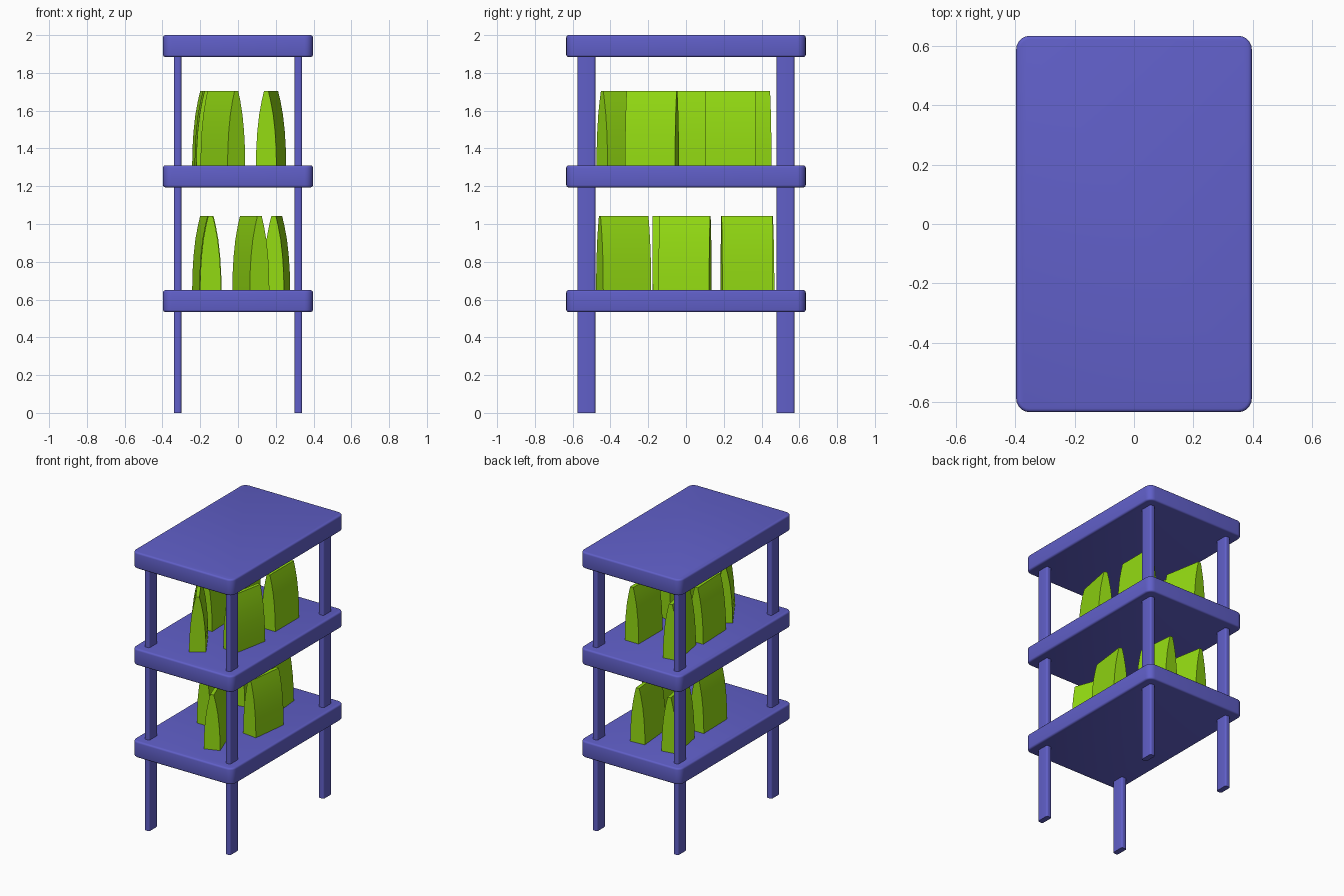
import bpy, bmesh
from math import radians

if "Cube" in bpy.data.objects:
    bpy.data.objects.remove(bpy.data.objects["Cube"])


def material(name, rgb):
    m = bpy.data.materials.new(name)
    m.diffuse_color = (*rgb, 1)
    m.use_nodes = True
    m.node_tree.nodes["Principled BSDF"].inputs["Base Color"].default_value = m.diffuse_color
    return m


BLUE = material("shelf_blue", (0.118, 0.115, 0.58))
GREEN = material("bag_green", (0.29, 0.70, 0.006))


def add_object(name, bm, mat):
    bmesh.ops.recalc_face_normals(bm, faces=bm.faces)
    me = bpy.data.meshes.new(name)
    bm.to_mesh(me)
    bm.free()
    me.materials.append(mat)
    ob = bpy.data.objects.new(name, me)
    bpy.context.collection.objects.link(ob)
    return ob


def smooth(ob, angle=35):
    bpy.ops.object.select_all(action='DESELECT')
    ob.select_set(True)
    bpy.context.view_layer.objects.active = ob
    bpy.ops.object.shade_smooth_by_angle(angle=radians(angle))


def rounded_box(name, center, size, corner, rim=0.0):
    """Box with rounded vertical corners and optional softened rims."""
    bm = bmesh.new()
    bmesh.ops.create_cube(bm, size=1)
    for v in bm.verts:
        v.co = [c + k * s for c, k, s in zip(center, v.co, size)]
    upright = [e for e in bm.edges
               if abs(e.verts[0].co.z - e.verts[1].co.z) > 1e-4]
    bmesh.ops.bevel(bm, geom=upright, offset=corner, segments=5,
                    profile=0.5, affect='EDGES')
    if rim:
        rims = [e for e in bm.edges
                if any(len(f.verts) > 4 for f in e.link_faces)]
        bmesh.ops.bevel(bm, geom=rims, offset=rim, segments=3,
                        profile=0.5, affect='EDGES')
    smooth(add_object(name, bm, BLUE))


# Three shelf boards
for name, z in (("lower_shelf", 0.592), ("middle_shelf", 1.252), ("top_shelf", 1.942)):
    rounded_box(name, (0, 0, z), (0.794, 1.268, 0.116), 0.045, 0.012)

# Four flat legs
for sx, side in ((-1, "left"), (1, "right")):
    for sy, end in ((-1, "front"), (1, "back")):
        rounded_box(f"{end}_{side}_leg", (sx * 0.32, sy * 0.527, 0.95),
                    (0.04, 0.094, 1.9), 0.012)

# Bag profile: half width and height, swept along the bag's length
PROFILE = [(0.055, 0), (0.0535, 0.09), (0.048, 0.18), (0.038, 0.27),
           (0.024, 0.345), (0.012, 0.395)]
LENGTH = 0.27


def bag(name, x, y, z, turn):
    bm = bmesh.new()
    outline = PROFILE + [(-w, h) for w, h in reversed(PROFILE)]
    face = bm.faces.new([bm.verts.new((w, -LENGTH / 2, h)) for w, h in outline])
    ext = bmesh.ops.extrude_face_region(bm, geom=[face], use_keep_orig=True)
    bmesh.ops.translate(bm, vec=(0, LENGTH, 0),
                        verts=[g for g in ext["geom"] if isinstance(g, bmesh.types.BMVert)])
    ob = add_object(name, bm, GREEN)
    ob.location = (x, y, z)
    ob.rotation_euler.z = radians(turn)
    smooth(ob, 30)


# Bags standing on the two lower boards: x, y, turn in degrees
LOWER = [(0.068, -0.33, 20), (0.205, -0.005, -7), (-0.148, -0.042, 1),
         (-0.165, 0.325, 10), (0.075, 0.322, 5)]
UPPER = [(-0.08, -0.33, 32), (0.175, -0.18, -11), (-0.17, 0.0, 2),
         (-0.165, 0.31, 10), (0.17, 0.235, 0)]
for row, z, spots in (("lower", 0.648, LOWER), ("upper", 1.308, UPPER)):
    for i, (x, y, turn) in enumerate(spots, 1):
        bag(f"{row}_bag_{i}", x, y, z, turn)
